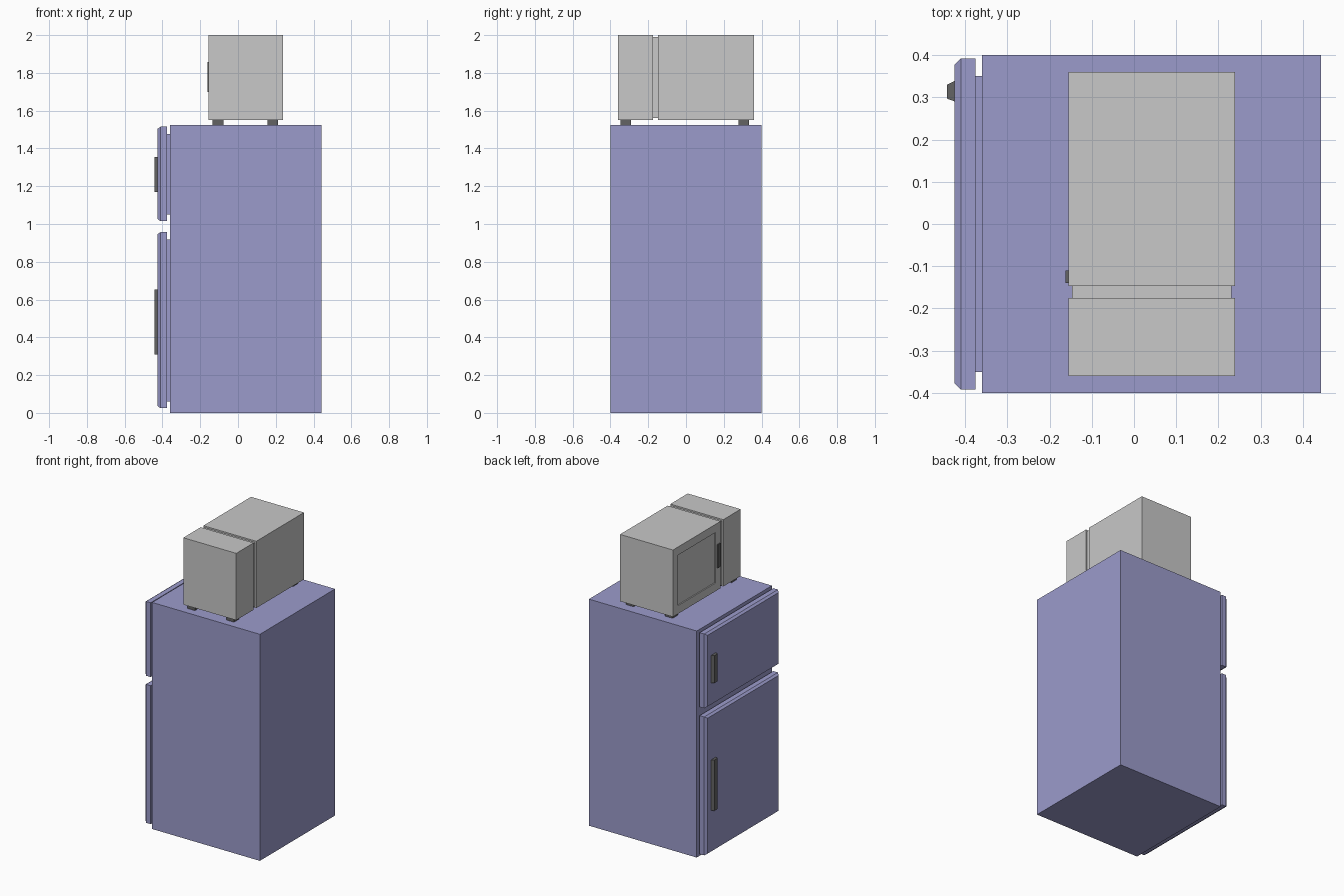
import bpy, bmesh

if "Cube" in bpy.data.objects:
    bpy.data.objects.remove(bpy.data.objects["Cube"])


def material(name, col):
    m = bpy.data.materials.new(name)
    m.diffuse_color = (*col, 1)
    m.use_nodes = True
    m.node_tree.nodes["Principled BSDF"].inputs["Base Color"].default_value = m.diffuse_color
    return m


BLUE = material("lavender blue", (0.33, 0.33, 0.60))
GREY = material("light grey", (0.58, 0.58, 0.58))
DARK = material("dark grey", (0.125, 0.125, 0.125))


def loft(name, axis, rings, mat, panel=None):
    """Skin rectangles (position, a0, a1, b0, b1) along an axis, b always being z."""
    bm = bmesh.new()
    loops = []
    for p, a0, a1, b0, b1 in rings:
        pts = [(a0, b0), (a1, b0), (a1, b1), (a0, b1)]
        loops.append([bm.verts.new((p, a, b) if axis == 'x' else (a, p, b)) for a, b in pts])
    bm.faces.new(loops[0])
    bm.faces.new(loops[-1])
    for l0, l1 in zip(loops, loops[1:]):
        for i in range(4):
            j = (i + 1) % 4
            bm.faces.new((l0[i], l0[j], l1[j], l1[i]))
    bmesh.ops.recalc_face_normals(bm, faces=bm.faces)
    if panel:
        panel(bm)
    me = bpy.data.meshes.new(name)
    bm.to_mesh(me)
    bm.free()
    me.materials.append(mat)
    ob = bpy.data.objects.new(name, me)
    bpy.context.collection.objects.link(ob)
    return ob


def box(name, x0, x1, y0, y1, z0, z1, mat):
    return loft(name, 'x', [(x0, y0, y1, z0, z1), (x1, y0, y1, z0, z1)], mat)


# Refrigerator cabinet
box("fridge_body", -0.36, 0.443, -0.4, 0.4, 0, 1.525, BLUE)

# Doors with chamfered fronts, gaskets and tapered handles
for tag, z0, z1, h0, h1 in (("lower", 0.025, 0.957, 0.31, 0.652),
                            ("upper", 1.015, 1.515, 1.17, 1.355)):
    box(tag + "_gasket", -0.377, -0.358, -0.35, 0.35, z0 + 0.035, z1 - 0.038, BLUE)
    c = 0.015
    loft(tag + "_door", 'x', [
        (-0.376, -0.392, 0.392, z0, z1),
        (-0.41, -0.392, 0.392, z0, z1),
        (-0.425, -0.392 + c, 0.392 - c, z0 + c * 0.7, z1 - c * 0.7)], BLUE)
    loft(tag + "_door_handle", 'x', [
        (-0.424, 0.290, 0.339, h0, h1),
        (-0.443, 0.297, 0.330, h0, h1)], DARK)


# Microwave case with a groove all round and a recessed door window
def recess(bm):
    f = max((f for f in bm.faces if f.normal.x < -0.9), key=lambda f: f.calc_area())
    bmesh.ops.inset_individual(bm, faces=[f], thickness=0.055, use_even_offset=True)
    r = bmesh.ops.extrude_discrete_faces(bm, faces=[f])
    bmesh.ops.translate(bm, verts=r["faces"][0].verts, vec=(0.008, 0, 0))


full = (-0.155, 0.239, 1.55, 2.0)
slim = (-0.147, 0.231, 1.56, 1.99)
loft("microwave_case", 'y', [
    (-0.36, *full), (-0.175, *full), (-0.175, *slim),
    (-0.147, *slim), (-0.147, *full), (0.36, *full)], GREY, recess)

box("microwave_handle", -0.162, -0.154, -0.14, -0.11, 1.70, 1.858, DARK)

# Microwave feet
for i, x in enumerate((-0.106, 0.185)):
    for j, y in enumerate((-0.319, 0.306)):
        box(f"microwave_foot_{i}{j}", x - 0.028, x + 0.028, y - 0.028, y + 0.028,
            1.525, 1.551, DARK)
